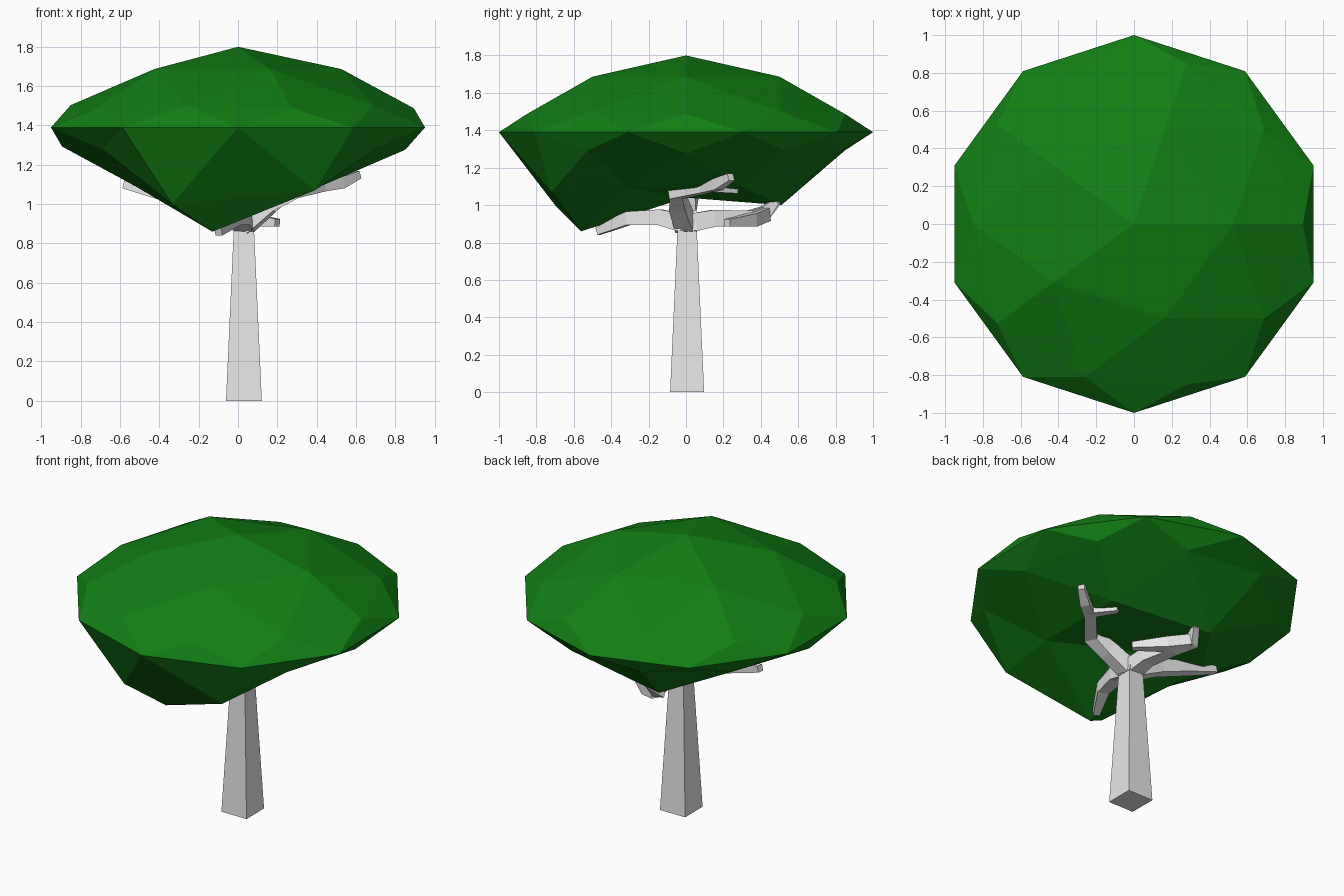
import bpy, bmesh
from mathutils import Vector

if "Cube" in bpy.data.objects:
    bpy.data.objects.remove(bpy.data.objects["Cube"])


def material(name, rgb):
    m = bpy.data.materials.new(name)
    m.diffuse_color = (*rgb, 1)
    m.use_nodes = True
    m.node_tree.nodes["Principled BSDF"].inputs["Base Color"].default_value = m.diffuse_color
    return m


def finish(bm, name, mat):
    bmesh.ops.recalc_face_normals(bm, faces=bm.faces[:])
    me = bpy.data.meshes.new(name)
    bm.to_mesh(me)
    bm.free()
    me.materials.append(mat)
    ob = bpy.data.objects.new(name, me)
    bpy.context.collection.objects.link(ob)
    return ob


leaf = material("leaf green", (0.006, 0.21, 0.007))
bark = material("pale grey bark", (0.8, 0.8, 0.8))

# Canopy: flattened icosphere with a sharp rim and a sagging front underside
bm = bmesh.new()
bmesh.ops.create_icosphere(bm, subdivisions=2, radius=1)
for v in bm.verts:
    z = v.co.z
    h = 0.41 * abs(z) ** 2 + (0.015 if 0.4 < abs(z) < 0.5 else 0)
    v.co.z = 1.39 + (h if z > 0 else -h)
pulls = [((-0.162, -0.5), (-0.13, -0.56, 0.86)),
         ((-0.276, -0.851), (-0.335, -0.70, 1.0)),
         ((0.263, -0.809), (0.39, -0.72, 1.07)),
         ((-0.162, 0.5), (-0.16, 0.51, 1.0)),
         ((0, 0), (0, 0, 1.04))]
for (x, y), target in pulls:
    low = [v for v in bm.verts if v.co.z < 1.38]
    v = min(low, key=lambda v: (v.co.x - x) ** 2 + (v.co.y - y) ** 2)
    v.co = target
finish(bm, "canopy", leaf)


# Four-sided tapering limb along (x, y, z, half width) points
def limb(name, pts):
    bm = bmesh.new()
    P = [Vector(p[:3]) for p in pts]
    rings = []
    for i, p in enumerate(P):
        d = (P[min(i + 1, len(P) - 1)] - P[max(i - 1, 0)]).normalized()
        ref = Vector((0, 1, 0)) if abs(d.z) > 0.8 else Vector((0, 0, 1))
        a = d.cross(ref).normalized()
        b = d.cross(a)
        w = pts[i][3]
        rings.append([bm.verts.new(p + a * w * s + b * w * t)
                      for s, t in ((1, 1), (-1, 1), (-1, -1), (1, -1))])
    for r, q in zip(rings, rings[1:]):
        for k in range(4):
            bm.faces.new((r[k], r[(k + 1) % 4], q[(k + 1) % 4], q[k]))
    bm.faces.new(rings[0])
    bm.faces.new(rings[-1])
    finish(bm, name, bark)


# Trunk: square base narrowing to the crown joint
bm = bmesh.new()
bmesh.ops.create_cube(bm, size=1)
for v in bm.verts:
    top = v.co.z > 0
    w = 0.104 if top else 0.182
    v.co = (0.03 + v.co.x * w, 0.006 + v.co.y * w, 0.86 if top else 0)
finish(bm, "trunk", bark)

# Branches
limb("trunk_crown", [(0.03, 0.006, 0.86, 0.052), (0.02, 0.01, 0.97, 0.045)])
limb("right_branch", [(0.03, 0, 0.89, 0.05), (0.16, -0.04, 1.0, 0.045),
                      (0.28, -0.06, 1.07, 0.04), (0.42, 0.1, 1.10, 0.035),
                      (0.52, 0.17, 1.11, 0.03), (0.61, 0.24, 1.15, 0.02)])
limb("right_twig", [(0.44, 0.12, 1.10, 0.03), (0.35, 0.27, 1.08, 0.018)])
limb("back_branch", [(0.03, 0, 0.90, 0.05), (0.02, 0.15, 0.93, 0.045),
                     (-0.02, 0.34, 0.93, 0.04), (-0.10, 0.42, 0.96, 0.035),
                     (-0.07, 0.49, 1.02, 0.018)])
limb("back_twig", [(-0.08, 0.42, 0.95, 0.035), (0.04, 0.35, 0.92, 0.035),
                   (0.20, 0.22, 0.905, 0.02)])
limb("left_branch", [(0.02, 0, 0.90, 0.05), (-0.18, 0.01, 0.99, 0.042),
                     (-0.40, 0.03, 1.06, 0.035), (-0.58, 0.06, 1.10, 0.02)])
limb("front_branch", [(0.03, 0, 0.90, 0.05), (0.02, -0.14, 0.935, 0.042),
                      (-0.02, -0.31, 0.93, 0.036), (-0.10, -0.47, 0.86, 0.02)])
